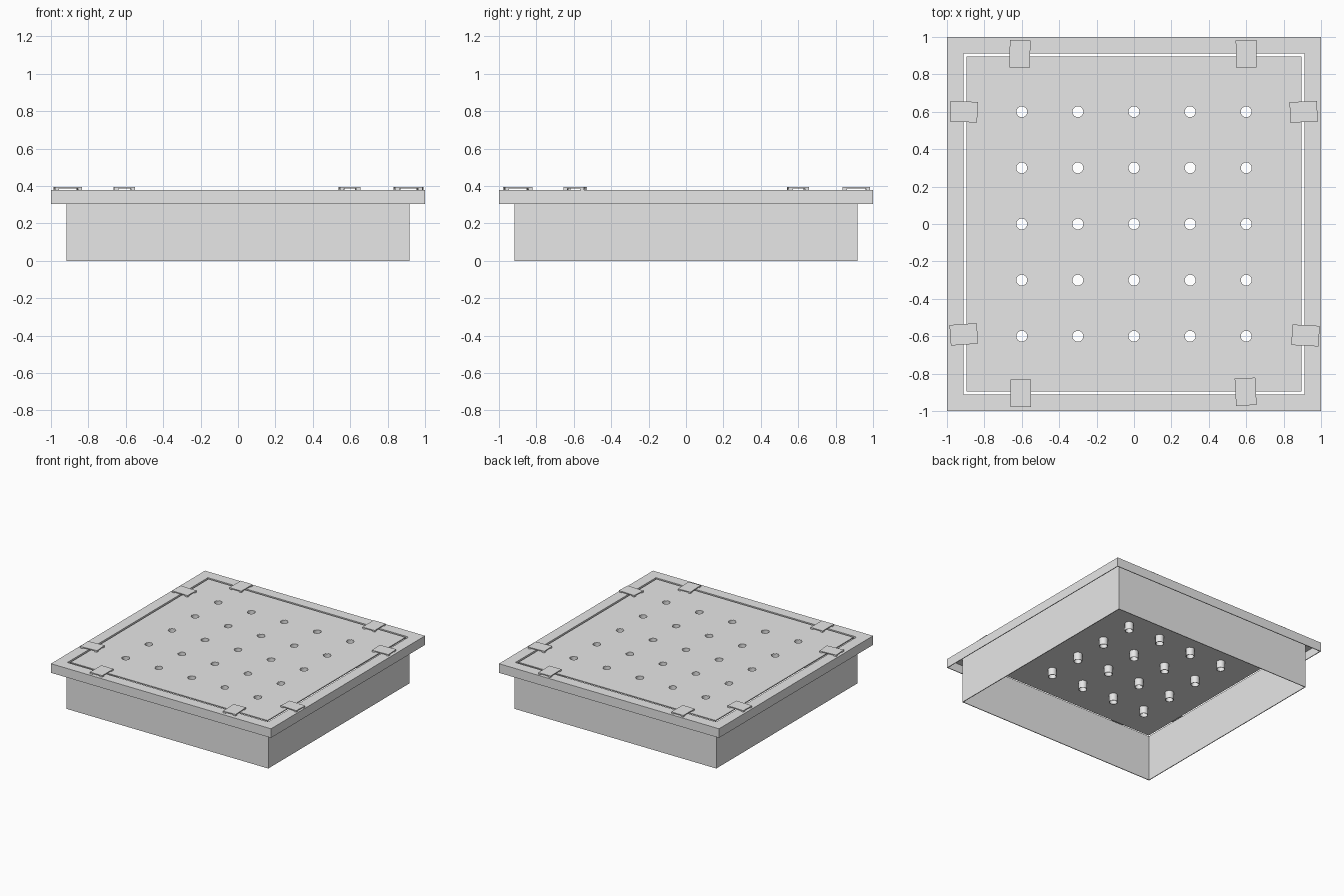
import bpy, bmesh
from math import sin, cos, pi, sqrt, radians
from mathutils import Matrix

cube = bpy.data.objects.get("Cube")
if cube:
    bpy.data.objects.remove(cube, do_unlink=True)

grey = bpy.data.materials.new("light grey")
grey.use_nodes = True
colour = (0.8, 0.8, 0.8, 1)
grey.diffuse_color = colour
grey.node_tree.nodes["Principled BSDF"].inputs["Base Color"].default_value = colour


def finish(name, bm):
    """Turn a bmesh into a named grey object."""
    bmesh.ops.recalc_face_normals(bm, faces=bm.faces[:])
    mesh = bpy.data.meshes.new(name)
    bm.to_mesh(mesh)
    bm.free()
    mesh.materials.append(grey)
    obj = bpy.data.objects.new(name, mesh)
    bpy.context.collection.objects.link(obj)
    return obj


def sweep(bm, profile, sides, phase=0, scale=1, centre=(0, 0)):
    """Carry a closed (radius, height) profile around the z axis."""
    rings = []
    for i in range(sides):
        a = phase + 2 * pi * i / sides
        rings.append([bm.verts.new((centre[0] + r * scale * cos(a),
                                    centre[1] + r * scale * sin(a), z))
                      for r, z in profile])
    count = len(profile)
    for i in range(sides):
        a, b = rings[i], rings[(i + 1) % sides]
        for j in range(count):
            k = (j + 1) % count
            bm.faces.new((a[j], b[j], b[k], a[k]))


def box(bm, x, y, z, sx, sy, sz):
    m = Matrix.Translation((x, y, z)) @ Matrix.Diagonal((sx, sy, sz, 1))
    bmesh.ops.create_cube(bm, size=1, matrix=m)


TOP = 0.38
steps = [0.3 * i for i in range(-2, 3)]
grid = [(x, y) for x in steps for y in steps]

# Sheet frame: deep wall, top flange and a short lip hanging outside
bm = bmesh.new()
sweep(bm, [(0.912, 0), (0.918, 0), (0.918, 0.374), (0.994, 0.374),
           (0.994, 0.305), (1, 0.305), (1, TOP), (0.912, TOP)],
      4, phase=pi / 4, scale=sqrt(2))
finish("frame", bm)

# Thin panel with a grid of round holes
bm = bmesh.new()
box(bm, 0, 0, TOP - 0.004, 1.79, 1.79, 0.008)
panel = finish("panel", bm)
bm = bmesh.new()
for x, y in grid:
    bmesh.ops.create_cone(bm, cap_ends=True, segments=24, radius1=0.031,
                          radius2=0.031, depth=0.1,
                          matrix=Matrix.Translation((x, y, TOP)))
cutter = finish("hole_cutter", bm)
cutter.hide_render = True
cut = panel.modifiers.new("holes", 'BOOLEAN')
cut.operation = 'DIFFERENCE'
cut.solver = 'EXACT'
cut.object = cutter
bpy.context.view_layer.objects.active = panel
bpy.ops.object.modifier_apply(modifier=cut.name)
bpy.data.objects.remove(cutter, do_unlink=True)

# Open tubes below the holes
bm = bmesh.new()
for c in grid:
    sweep(bm, [(0.029, 0.31), (0.033, 0.31), (0.033, 0.373),
               (0.031, 0.379), (0.029, 0.379)], 24, centre=c)
tubes = finish("tubes", bm)
bpy.ops.object.select_all(action='DESELECT')
tubes.select_set(True)
bpy.context.view_layer.objects.active = tubes
bpy.ops.object.shade_smooth_by_angle(angle=radians(40))

# Clips bridging the gap, set a little crooked: x, y, angle in degrees
clips = [(-0.61, 0.91, 89), (0.60, 0.91, 91), (-0.91, 0.60, -2), (0.907, 0.60, 3),
         (-0.91, -0.59, 4), (0.917, -0.596, -3), (-0.605, -0.905, 90), (0.597, -0.897, 93)]
for n, (x, y, angle) in enumerate(clips, 1):
    bm = bmesh.new()
    box(bm, 0, 0, 0.390, 0.146, 0.11, 0.007)
    for sx in (-1, 1):
        for sy in (-1, 1):
            box(bm, sx * 0.062, sy * 0.044, 0.3835, 0.022, 0.022, 0.007)
    clip = finish(f"clip_{n}", bm)
    clip.location = (x, y, 0)
    clip.rotation_euler.z = radians(angle)
